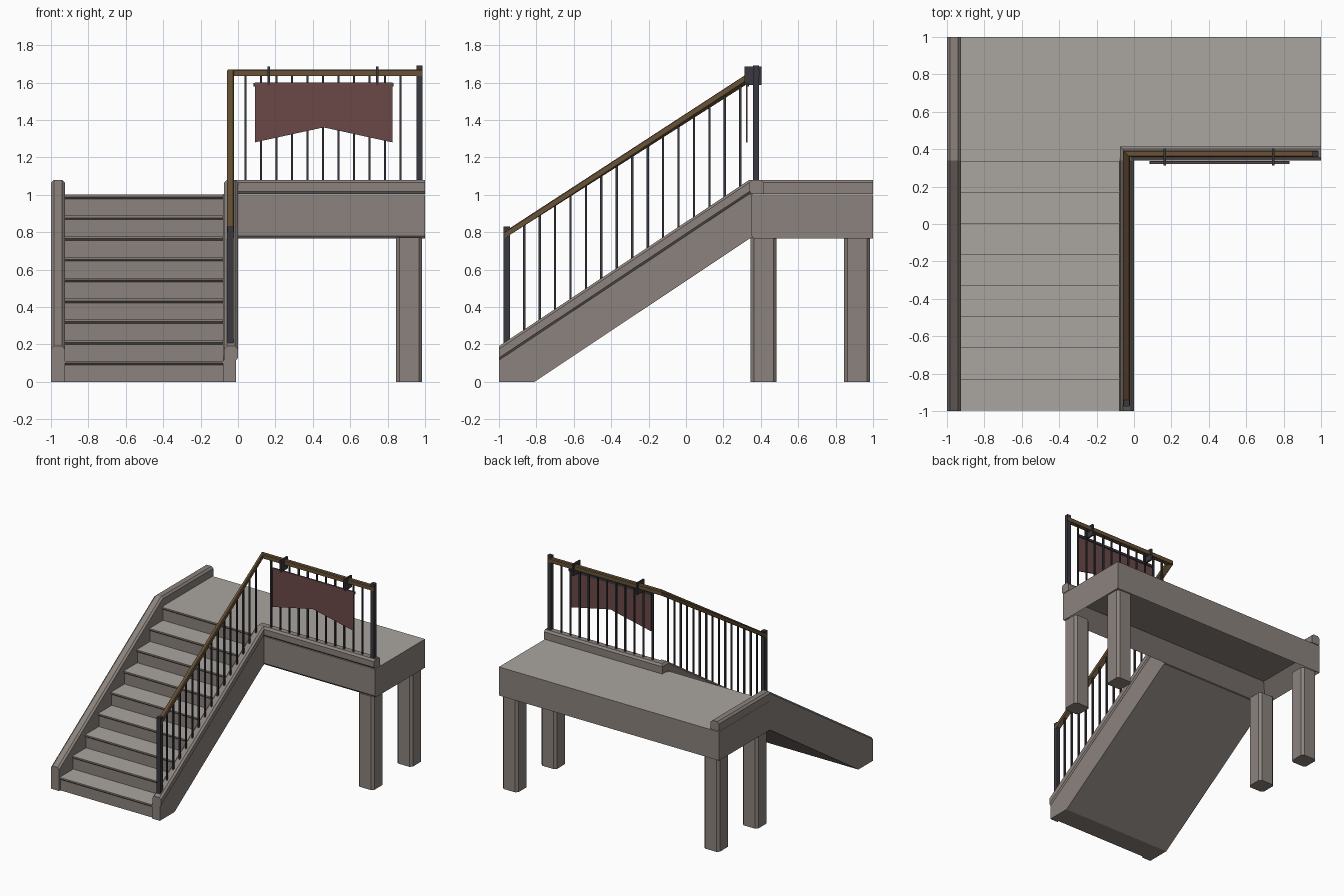
import bpy, bmesh
from mathutils import Vector

cube = bpy.data.objects.get("Cube")
if cube:
    bpy.data.objects.remove(cube)


def material(name, r, g, b):
    m = bpy.data.materials.new(name)
    m.use_nodes = True
    m.diffuse_color = (r, g, b, 1)
    m.node_tree.nodes["Principled BSDF"].inputs["Base Color"].default_value = (r, g, b, 1)
    return m


STONE = material("warm grey stone", 0.26, 0.225, 0.205)
TREAD = material("light grey tread", 0.40, 0.375, 0.35)
METAL = material("dark metal", 0.04, 0.04, 0.05)
WOOD = material("brown wood", 0.14, 0.085, 0.038)
CLOTH = material("dull red cloth", 0.145, 0.065, 0.065)


def finish(bm, name, *mats):
    bmesh.ops.recalc_face_normals(bm, faces=bm.faces)
    if len(mats) > 1:  # second colour on upward faces
        for f in bm.faces:
            f.material_index = int(f.normal.z > 0.95)
    me = bpy.data.meshes.new(name)
    bm.to_mesh(me)
    bm.free()
    for m in mats:
        me.materials.append(m)
    ob = bpy.data.objects.new(name, me)
    bpy.context.collection.objects.link(ob)
    return ob


def loft(rings):
    """Closed solid through matching rings of points."""
    bm = bmesh.new()
    rows = [[bm.verts.new(p) for p in ring] for ring in rings]
    n = len(rows[0])
    for a, b in zip(rows, rows[1:]):
        for i in range(n):
            j = (i + 1) % n
            bm.faces.new((a[i], a[j], b[j], b[i]))
    bm.faces.new(rows[0])
    bm.faces.new(rows[-1])
    return bm


def prism_x(profile, x0, x1):
    return loft([[(x, y, z) for y, z in profile] for x in (x0, x1)])


def sweep(section, path):
    """Section (right offset, height) along a path, mitred in plan."""
    pts = [Vector(p) for p in path]
    sides = []
    for a, b in zip(pts, pts[1:]):
        d = (b - a).to_2d().normalized()
        sides.append(Vector((d.y, -d.x, 0)))
    rings = []
    for i, p in enumerate(pts):
        s, t = sides[max(i - 1, 0)], sides[min(i, len(sides) - 1)]
        side = (s + t) / (1 + s.dot(t))
        rings.append([p + side * u + Vector((0, 0, v)) for u, v in section])
    return loft(rings)


def box(name, mat, lo, hi, bevel=0):
    (x0, y0, z0), (x1, y1, z1) = lo, hi
    bm = prism_x([(y0, z0), (y1, z0), (y1, z1), (y0, z1)], x0, x1)
    if bevel:  # chamfer the upright corners
        up = [e for e in bm.edges if abs(e.verts[0].co.z - e.verts[1].co.z) > 1e-4]
        bmesh.ops.bevel(bm, geom=up, offset=bevel, segments=1, affect='EDGES')
    return finish(bm, name, mat)


EDGE = 0.34           # where the stairs meet the landing
TOP = 1.0             # landing height
KERB = 1.08
SLOPE = (KERB - 0.19) / (EDGE + 1)


def kerb_z(y):
    return min(KERB, 0.19 + SLOPE * (y + 1))


# Flight of steps with chamfered nosings
COUNT, GOING, RISE = 9, 0.1665, TOP / 9
steps = [(-0.985, 0)]
for i in range(COUNT):
    r, z = -0.985 + GOING * i, RISE * (i + 1)
    steps += [(r, z - 0.022), (r - 0.012, z - 0.012), (r - 0.012, z)]
    if i < COUNT - 1:
        steps.append((r + GOING, z))
steps += [(0.355, TOP), (0.355, 0.765), (EDGE, 0.765), (-0.81, 0)]
finish(prism_x(steps, -0.93, -0.07), "steps", STONE, TREAD)

# Sloping side beams
beam = [(-1, 0), (-0.81, 0), (EDGE, 0.765), (0.355, 0.765),
        (0.355, KERB - 0.075), (EDGE, KERB - 0.075), (-1, 0.115)]
finish(prism_x(beam, -1, -0.925), "outer_stringer", STONE)
finish(prism_x(beam, -0.08, -0.01), "inner_stringer", STONE)

# Landing with a recessed underside
deck = [(0.362, 0.765), (1, 0.765), (1, TOP), (0.35, TOP), (0.35, 0.78)]
bm = prism_x(deck, -1, 1)
bmesh.ops.recalc_face_normals(bm, faces=bm.faces)
under = [f for f in bm.faces if f.normal.z < -0.95]
bmesh.ops.inset_region(bm, faces=under, thickness=0.16)
bmesh.ops.translate(bm, verts=under[0].verts, vec=(0, 0, 0.115))
finish(bm, "landing", STONE, TREAD)

# Chamfered kerbs along both sides
W = 0.0375
plain = [(-W, -0.075), (-W, -0.015), (-W + 0.015, 0), (W - 0.015, 0), (W, -0.015), (W, -0.075)]
lipped = plain[:5] + [(W, -0.062), (W - 0.01, -0.075)]
finish(sweep(plain, [(-1 + W, -1, 0.19), (-1 + W, EDGE, KERB), (-1 + W, 1, KERB)]),
       "outer_kerb", STONE)
finish(sweep(lipped, [(-W, -1, 0.19), (-W, EDGE - 0.001, KERB), (-W, EDGE + W, KERB),
                      (1, EDGE + W, KERB)]), "inner_kerb", STONE)

# Landing legs
for side, x in (("right", -0.915), ("left", 0.915)):
    for end, y in (("front", 0.415), ("back", 0.915)):
        box(f"{end}_{side}_leg", STONE, (x - 0.07, y - 0.07, 0), (x + 0.07, y + 0.07, 0.77), 0.018)

# Handrail
RX, RY, RZ, H = -0.04, 0.375, 1.652, 0.018
rail = [(-H, -H), (-H, H - 0.006), (-H + 0.006, H), (H - 0.006, H), (H, H - 0.006), (H, -H)]
start = Vector((RX, -0.97, 0.785))
finish(sweep(rail, [start, (RX, RY, RZ), (0.985, RY, RZ)]), "handrail", WOOD)


def rail_z(y):
    return start.z + (RZ - start.z) * (y - start.y) / (RY - start.y)


# End posts
box("lower_post", METAL, (RX - 0.017, -0.975, 0.19), (RX + 0.017, -0.94, 0.83))
box("upper_post", METAL, (0.955, RY - 0.016, KERB - 0.01), (0.987, RY + 0.016, 1.69))

# Balusters
T, GAP = 0.006, 0.0825
spots = [(RX, -0.865 + GAP * i) for i in range(15)]
spots += [(0.04 + GAP * 1.005 * i, RY) for i in range(11)]
for x, y in spots:
    top = RZ if y == RY else rail_z(y)
    box("baluster", METAL, (x - T, y - T, kerb_z(y) - 0.01), (x + T, y + T, top))

# Hanging cloth with a notched lower edge
outline = [(0.09, 1.6), (0.09, 1.28), (0.4575, 1.36), (0.825, 1.28), (0.825, 1.6)]
finish(loft([[(x, y, z) for x, z in outline] for y in (0.32, 0.328)]), "banner", CLOTH)
box("banner_rod", METAL, (0.082, 0.322, 1.578), (0.832, 0.336, 1.598))

# Clamps holding the rod to the handrail
for x in (0.165, 0.745):
    box("banner_clamp", METAL, (x - 0.007, 0.314, 1.588), (x + 0.007, 0.404, 1.685))
